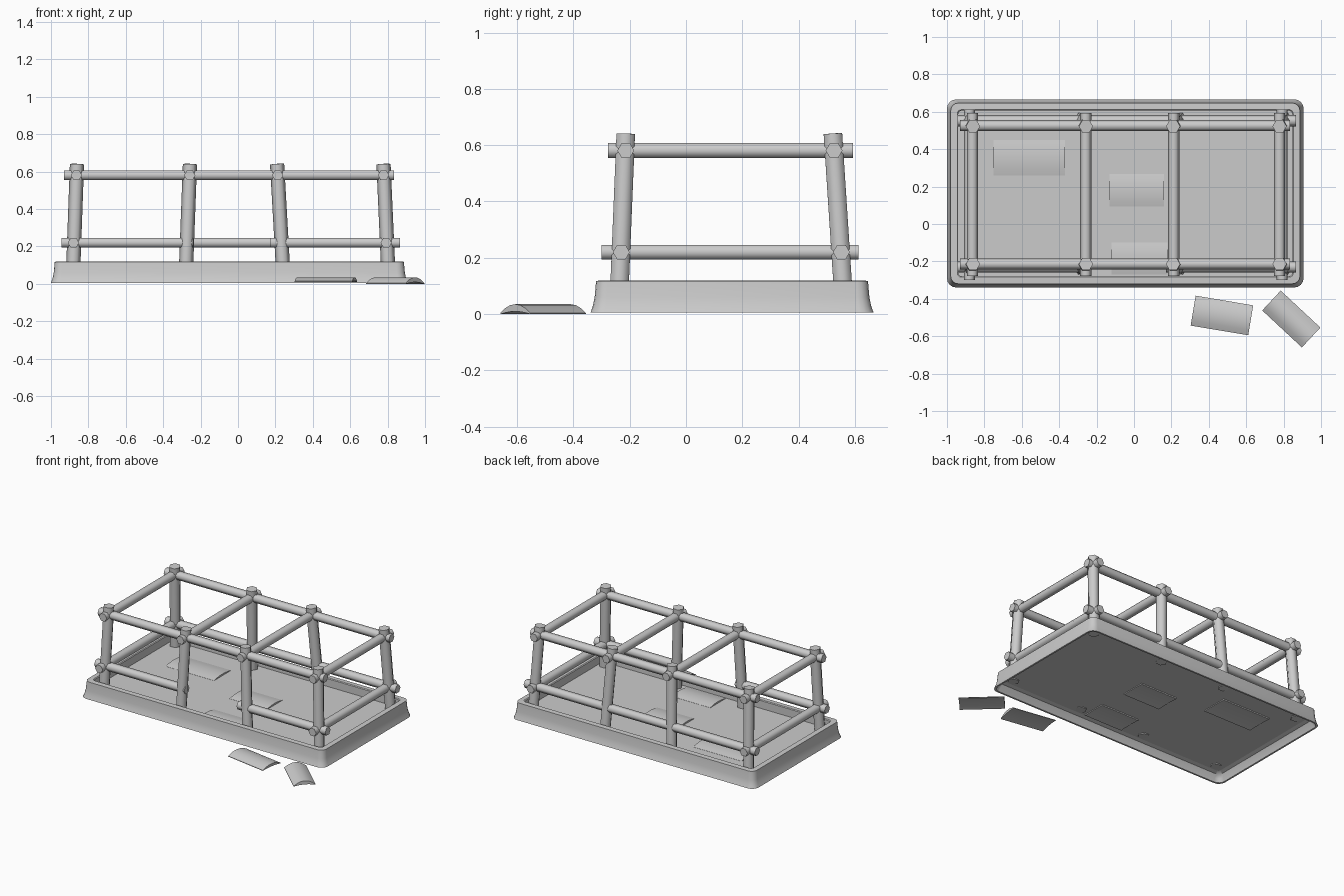
import bpy, bmesh, math
from mathutils import Vector, Matrix

if "Cube" in bpy.data.objects:
    bpy.data.objects.remove(bpy.data.objects["Cube"])


def make_object(name, bm, angle=65):
    bmesh.ops.recalc_face_normals(bm, faces=bm.faces)
    me = bpy.data.meshes.new(name)
    bm.to_mesh(me)
    bm.free()
    ob = bpy.data.objects.new(name, me)
    bpy.context.collection.objects.link(ob)
    bpy.ops.object.select_all(action='DESELECT')
    ob.select_set(True)
    bpy.context.view_layer.objects.active = ob
    bpy.ops.object.shade_smooth_by_angle(angle=math.radians(angle))
    return ob


def beam(name, a, b, r, up):
    """Six-sided bar from a to b, one corner pointing sideways to 'up'."""
    a, b = Vector(a), Vector(b)
    d = (b - a).normalized()
    side = Vector(up).cross(d).normalized()
    other = d.cross(side)
    bm = bmesh.new()
    rings = []
    for p in (a, b):
        rings.append([bm.verts.new(p + r * (side * math.cos(i * math.pi / 3)
                                            + other * math.sin(i * math.pi / 3)))
                      for i in range(6)])
    for i in range(6):
        j = (i + 1) % 6
        bm.faces.new((rings[0][i], rings[0][j], rings[1][j], rings[1][i]))
    bm.faces.new(rings[0])
    bm.faces.new(rings[1])
    return make_object(name, bm)


def rounded_ring(bm, inset, z):
    cx, cy, hx, hy = -0.0465, 0.1635, 0.9535 - inset, 0.503 - inset
    rad = max(0.05 - inset * 0.5, 0.012)
    ring = []
    for q, (sx, sy) in enumerate(((1, 1), (-1, 1), (-1, -1), (1, -1))):
        for k in range(5):
            t = (q + k / 4) * math.pi / 2
            ring.append(bm.verts.new((cx + sx * (hx - rad) + rad * math.cos(t),
                                      cy + sy * (hy - rad) + rad * math.sin(t), z)))
    return ring


# Flared tray rim, hollow underneath, with a thin raised floor
bm = bmesh.new()
profile = [(0.06, 0.06), (0.035, 0.052), (0.022, 0.03), (0.012, 0.005), (0, 0.005), (0.009, 0.03),
           (0.015, 0.06), (0.02, 0.118), (0.055, 0.12), (0.06, 0.115), (0.06, 0.06)]
rings = [rounded_ring(bm, i, z) for i, z in profile[:-1]]
rings.append(rings[0])
for r0, r1 in zip(rings, rings[1:]):
    n = len(r0)
    for i in range(n):
        bm.faces.new((r0[i], r0[(i + 1) % n], r1[(i + 1) % n], r1[i]))
make_object("tray_rim", bm, 40)
bm = bmesh.new()
bm.faces.new(rounded_ring(bm, 0.05, 0.06))
make_object("tray_floor", bm)

# Leaning posts
X_TOP, X_LOW = (-0.861, -0.257, 0.209, 0.778), (-0.882, -0.279, 0.242, 0.804)
Y_TOP, Y_LOW = {"front": -0.214, "back": 0.522}, {"front": -0.238, "back": 0.56}
for side in ("front", "back"):
    for i in range(4):
        beam(f"{side}_post_{i + 1}", (X_LOW[i], Y_LOW[side], 0.056),
             (X_TOP[i], Y_TOP[side], 0.64), 0.038, (0, 1, 0))

# Long rails; the lower front one is split to leave an entrance
UP = (0, 0, 1)
for side, yt, yl in (("front", -0.214, -0.23), ("back", 0.526, 0.552)):
    beam(f"{side}_upper_rail", (-0.93, yt, 0.581), (0.835, yt, 0.581), 0.03, UP)
    spans = [(-0.945, -0.24), (0.17, 0.865)] if side == "front" else [(-0.945, 0.865)]
    for k, (x0, x1) in enumerate(spans):
        beam(f"{side}_lower_rail_{k + 1}", (x0, yl, 0.22), (x1, yl, 0.22), 0.03, UP)

# Cross rails
for i, x in enumerate((-0.864, -0.258, 0.212, 0.778)):
    beam(f"upper_cross_rail_{i + 1}", (x, -0.278, 0.581), (x, 0.594, 0.581), 0.03, UP)
for i, x in enumerate((-0.88, 0.792)):
    beam(f"lower_cross_rail_{i + 1}", (x, -0.30, 0.22), (x, 0.612, 0.22), 0.03, UP)


def leaf(name, x, y, length, width, deg, z0, h, t):
    """Thin leaf arched across its width, thickness t at its rims."""
    bm = bmesh.new()
    rot = Matrix.Translation((x, y, z0)) @ Matrix.Rotation(math.radians(deg), 4, 'Z')
    cuts = [2 * j / 6 - 1 for j in range(7)]
    outline = [(v, t + (h - t) * (1 - v * v)) for v in cuts]
    outline += [(v, (h - t) * 0.3 * (1 - v * v)) for v in reversed(cuts)]
    ends = [[bm.verts.new(rot @ Vector((s * length / 2, v * width / 2, z)))
             for v, z in outline] for s in (-1, 1)]
    n = len(outline)
    for i in range(n):
        j = (i + 1) % n
        bm.faces.new((ends[0][i], ends[0][j], ends[1][j], ends[1][i]))
    bm.faces.new(ends[0])
    bm.faces.new(ends[1])
    make_object(name, bm, 40)


# Fallen leaves outside and inside the tray
leaf("outside_leaf_1", 0.47, -0.489, 0.312, 0.162, -9.5, 0.01, 0.025, 0.004)
leaf("outside_leaf_2", 0.841, -0.508, 0.29, 0.145, -43, 0.0, 0.035, 0.004)
for k, (x, y, l, w) in enumerate(((-0.56, 0.355, 0.38, 0.19), (0.015, 0.18, 0.29, 0.175),
                                  (0.03, -0.185, 0.30, 0.17))):
    leaf(f"inside_leaf_{k + 1}", x, y, l, w, 0, 0.052, 0.02, 0.009)
